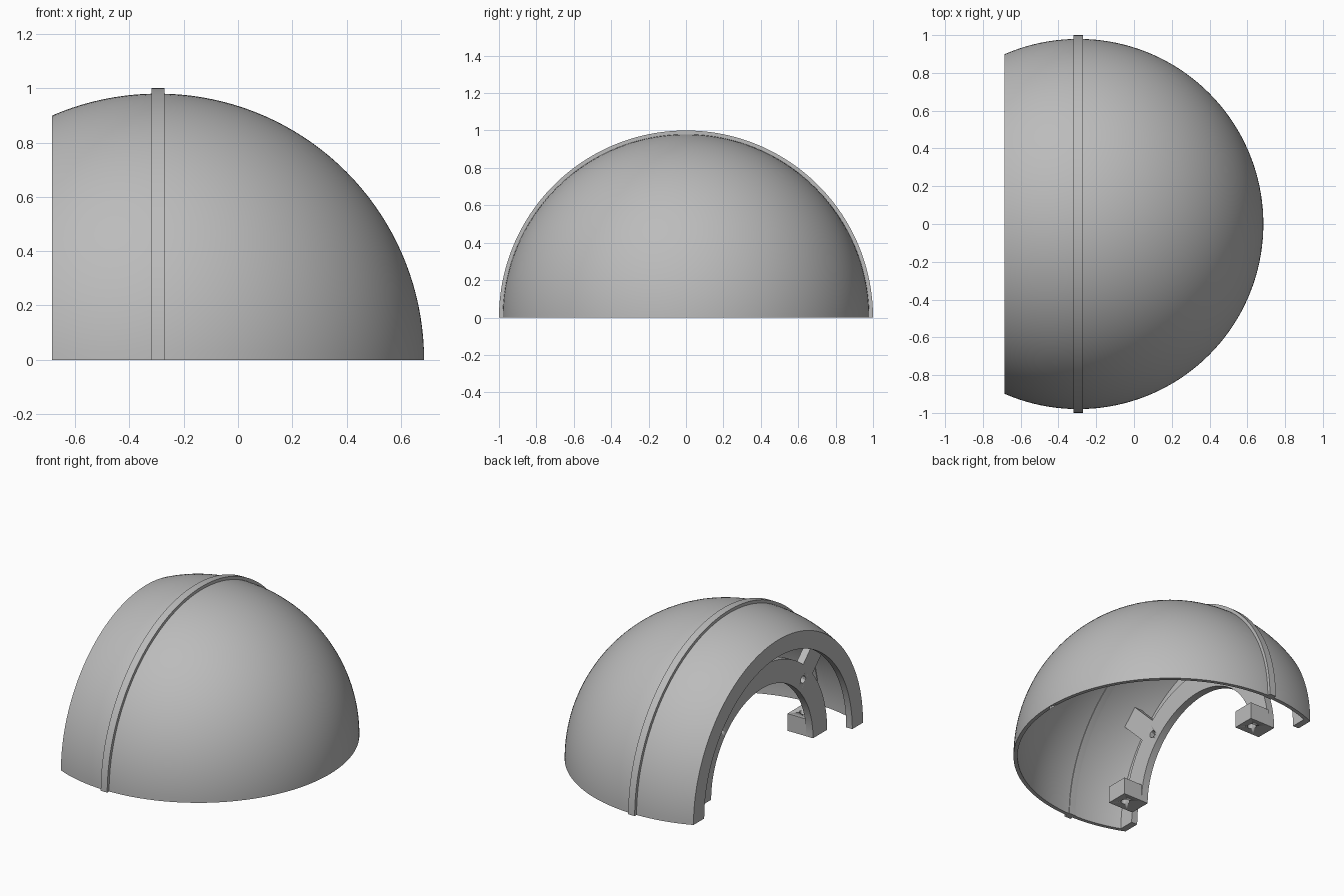
import bpy, bmesh
from math import pi, sin, cos, sqrt, radians
from mathutils import Matrix, Vector

cube = bpy.data.objects.get("Cube")
if cube:
    bpy.data.objects.remove(cube, do_unlink=True)

CX = -0.295            # centre of the dome along x
OUTER, INNER = 0.98, 0.955
CUT = -0.39            # open end, relative to the dome centre
RING_X0, RING_X1 = -0.27, -0.22
RING_IN, RING_OUT = 0.54, 0.69
STEPS = 96

grey = bpy.data.materials.new("plain_grey")
grey.use_nodes = True
grey.diffuse_color = (0.5, 0.5, 0.5, 1)
grey.node_tree.nodes["Principled BSDF"].inputs["Base Color"].default_value = (0.5, 0.5, 0.5, 1)


def finish(name, bm):
    """Turn a bmesh into a shaded object."""
    bmesh.ops.remove_doubles(bm, verts=bm.verts, dist=1e-5)
    bmesh.ops.recalc_face_normals(bm, faces=bm.faces)
    mesh = bpy.data.meshes.new(name)
    bm.to_mesh(mesh)
    bm.free()
    mesh.materials.append(grey)
    obj = bpy.data.objects.new(name, mesh)
    obj.location.x = CX
    bpy.context.collection.objects.link(obj)
    bpy.ops.object.select_all(action="DESELECT")
    obj.select_set(True)
    bpy.context.view_layer.objects.active = obj
    bpy.ops.object.shade_smooth_by_angle(angle=radians(30))
    return obj


def half_turn(name, profile):
    """Sweep a closed (x, radius) outline half way round the x axis."""
    bm = bmesh.new()
    rows = [[bm.verts.new((x, r * cos(pi * i / STEPS), r * sin(pi * i / STEPS)))
             for x, r in profile] for i in range(STEPS + 1)]
    n = len(profile)
    for a, b in zip(rows, rows[1:]):
        for j in range(n):
            k = (j + 1) % n
            bm.faces.new((a[j], a[k], b[k], b[j]))
    # flat feet, filled as strips between the two halves of the outline
    for row in (rows[0], rows[-1]):
        for j in range(n // 2):
            if j + 1 < n - 2 - j or n == 4 and j == 0:
                bm.faces.new((row[j], row[j + 1], row[n - 2 - j], row[n - 1 - j]))
    bmesh.ops.dissolve_degenerate(bm, dist=1e-5, edges=bm.edges)
    return finish(name, bm)


def arc(radius, count=48):
    """Points on the dome outline from the open end to the pole."""
    xs = [radius * cos(t) for t in
          [(1 - i / count) * (pi / 2 + 0.41) for i in range(count)]]
    pts = [(x, sqrt(radius ** 2 - x ** 2)) for x in xs if x > CUT]
    return [(CUT, sqrt(radius ** 2 - CUT ** 2))] + pts + [(radius, 0.0005)]


def block(name, x, y, z, turn=0.0):
    """Box given by its (min, max) ranges, turned about the x axis."""
    bm = bmesh.new()
    bmesh.ops.create_cube(bm, size=1)
    for v in bm.verts:
        v.co = Vector([lo + (c + 0.5) * (hi - lo)
                       for c, (lo, hi) in zip(v.co, (x, y, z))])
    bm.transform(Matrix.Rotation(turn, 4, "X"))
    return finish(name, bm)


def drill(obj, centre, radius, axis):
    """Cut a round hole through an object."""
    bm = bmesh.new()
    bmesh.ops.create_cone(bm, cap_ends=True, segments=24, radius1=radius,
                          radius2=radius, depth=0.5)
    if axis == "X":
        bm.transform(Matrix.Rotation(pi / 2, 4, "Y"))
    bm.transform(Matrix.Translation(centre))
    cutter = finish("hole_cutter", bm)
    cutter.hide_render = True
    mod = obj.modifiers.new("hole", "BOOLEAN")
    mod.operation, mod.solver, mod.object = "DIFFERENCE", "EXACT", cutter
    bpy.context.view_layer.objects.active = obj
    bpy.ops.object.modifier_apply(modifier=mod.name)
    bpy.data.objects.remove(cutter, do_unlink=True)


def washer(name, x0, x1, r0, r1, r1_back=None):
    return half_turn(name, [(x0, r0), (x0, r1), (x1, r1_back or r1), (x1, r0)])


# Thin dome shell, the raised band and the thick lip at the open end
half_turn("dome_shell", arc(OUTER) + arc(INNER)[::-1])
washer("raised_band", -0.024, 0.024, 0.95, 1.0)
washer("end_lip", CUT, CUT + 0.045, 0.785, 0.895, 0.91)

# Inner mounting ring with two screw holes
ring = washer("mounting_ring", RING_X0, RING_X1, RING_IN, RING_OUT)
mid = (RING_IN + RING_OUT) / 2
for side, label in ((1, "back"), (-1, "front")):
    angle = pi / 2 - side * pi / 4
    drill(ring, (RING_X0, mid * cos(angle), mid * sin(angle)), 0.024, "X")
    # Spoke that ties the ring to the shell
    block(label + "_spoke", (RING_X0, RING_X1), (RING_OUT - 0.02, 0.925),
          (-0.07, 0.07), angle)
    # Drilled foot block behind the ring
    y = sorted((side * RING_IN, side * RING_OUT))
    foot = block(label + "_foot_block", (RING_X1 - 0.005, -0.08), y, (0, 0.115))
    drill(foot, (-0.15, side * mid, 0.05), 0.028, "Z")
